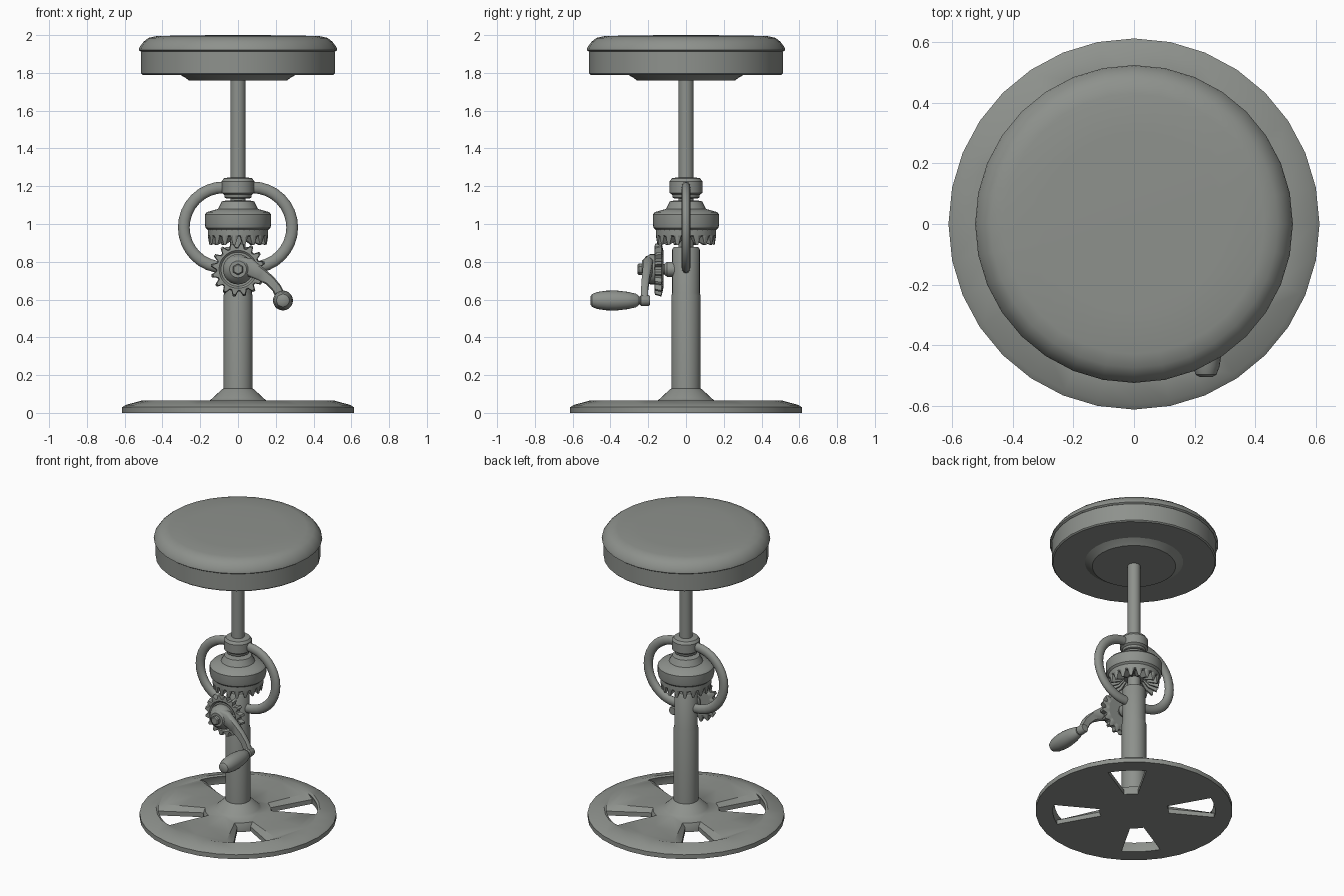
import bpy, bmesh
from math import sin, cos, pi, radians
from mathutils import Vector, Matrix

if "Cube" in bpy.data.objects:
    bpy.data.objects.remove(bpy.data.objects["Cube"])

FRONT = Matrix.Rotation(radians(90), 4, 'X')   # turns local z to face the front (-y)
metal = bpy.data.materials.new("grey_metal")
metal.diffuse_color = (.27, .285, .265, 1)
metal.use_nodes = True
metal.node_tree.nodes["Principled BSDF"].inputs["Base Color"].default_value = metal.diffuse_color


def skin(bm, rings, closed=False, cap=True, matrix=None):
    """Skin a list of equal-length point rings; cap the ends if wanted."""
    m = matrix or Matrix()
    vs = [[bm.verts.new(m @ Vector(p)) for p in r] for r in rings]
    n = len(vs[0])
    for i in range(len(vs) if closed else len(vs) - 1):
        a, b = vs[i], vs[(i + 1) % len(vs)]
        for j in range(n):
            k = (j + 1) % n
            bm.faces.new((a[j], a[k], b[k], b[j]))
    if cap and not closed:
        bm.faces.new(vs[0])
        bm.faces.new(vs[-1])


def finish(bm, name, angle=35):
    bmesh.ops.remove_doubles(bm, verts=bm.verts, dist=1e-5)
    bmesh.ops.recalc_face_normals(bm, faces=bm.faces)
    me = bpy.data.meshes.new(name)
    bm.to_mesh(me)
    bm.free()
    me.materials.append(metal)
    ob = bpy.data.objects.new(name, me)
    bpy.context.collection.objects.link(ob)
    bpy.ops.object.select_all(action='DESELECT')
    ob.select_set(True)
    bpy.context.view_layer.objects.active = ob
    bpy.ops.object.shade_smooth_by_angle(angle=radians(angle))


def loft(name, rings, matrix=None, closed=False, angle=35):
    bm = bmesh.new()
    skin(bm, rings, closed, True, matrix)
    finish(bm, name, angle)


def circle(r, z, n):
    return [(r * sin(2 * pi * i / n), r * cos(2 * pi * i / n), z) for i in range(n)]


def lathe(name, prof, n=32, matrix=None):
    loft(name, [circle(r, z, n) for r, z in prof], matrix)


def at(x, z):
    return Matrix.Translation((x, 0, z)) @ FRONT


# base: rim, hub and four quarter panels, each with a tapered opening
def quarter(r_in, r_out, a_in, a_out, z):
    """Closed loop: outer arc, one side, inner arc, other side (opening on +x)."""
    def arc(r, a):
        return [(r * cos(a * (i - 4) / 4), r * sin(a * (i - 4) / 4), z) for i in range(9)]
    o, i = arc(r_out, a_out), arc(r_in, a_in)
    sides = []
    for k in (8, 0):
        p, q = Vector(o[k]), Vector(i[k])
        sides.append([p.lerp(q, t) for t in (.12, .5)])
    return o + sides[0] + i[::-1] + sides[1][::-1]


bm = bmesh.new()
q = pi / 4
panel = [quarter(.15, .51, q, q, .065), quarter(.205, .495, .28, .33, .058),
         quarter(.215, .505, .2, .24, .03), quarter(.215, .505, .2, .24, 0),
         quarter(.15, .613, q, q, 0)]
for k in range(4):
    skin(bm, panel, cap=False, matrix=Matrix.Rotation(q + k * pi / 2, 4, 'Z'))
skin(bm, [circle(r, z, 32) for r, z in ((.613, 0), (.613, .03), (.595, .042), (.51, .065))], cap=False)
skin(bm, [circle(r, z, 32) for r, z in ((.15, 0), (.02, 0))])
skin(bm, [circle(r, z, 32) for r, z in ((.15, .065), (.135, .078), (.085, .125), (.075, .13))], cap=False)
bm.faces.ensure_lookup_table()
finish(bm, "base")

# column and sliding shaft
lathe("column", [(.077, .06), (.077, .62), (.073, .635), (.073, .865), (.065, .877)])
lathe("shaft", [(.04, .8), (.04, 1.8)], 24)

# seat: wooden band, rounded cushion top, mounting plate
lathe("seat_band", [(.505, 1.79), (.513, 1.797), (.513, 1.92)])
lathe("seat_cushion", [(.515, 1.913), (.525, 1.92), (.522, 1.935), (.5, 1.965), (.475, 1.985),
                       (.43, 1.995), (.3, 1.998), (.1, 2.0)])
lathe("seat_plate", [(.26, 1.76), (.28, 1.775), (.31, 1.792)])

# domed gear housing and its downward crown of teeth
lathe("gear_housing", [(.155, .965), (.172, .98), (.176, 1.0), (.176, 1.05), (.165, 1.063),
                       (.105, 1.08), (.085, 1.12), (.06, 1.125)])
n = 18 * 4
low = [.89 if i % 4 in (1, 2) else .935 for i in range(n)]
rings = [circle(.16, .975, n), circle(.16, .94, n)]
for r, lift in ((.152, 0), (.095, .02)):
    rings.append([(x, y, low[i] + lift) for i, (x, y, _) in enumerate(circle(r, 0, n))])
rings.append(circle(.06, .95, n))
loft("crown_gear", rings, angle=25)

# collar and looped guard ring
lathe("collar", [(.06, 1.135), (.07, 1.14), (.073, 1.155), (.087, 1.165), (.087, 1.225),
                 (.075, 1.242), (.045, 1.247)])
path = []
for side in (1, -1):
    for i in range(17):
        a = radians(90 - 180 * i / 16)
        path.append((Vector((side * .075, 0, .982)), Vector((side * cos(a), 0, side * sin(a)))))
loop = [[c + d * (.212 + .031 * cos(2 * pi * j / 12)) + Vector((0, .023 * sin(2 * pi * j / 12), 0))
         for j in range(12)] for c, d in path]
loft("guard_ring", loop, closed=True, angle=50)

# axle boss and toothed drive wheel on the front
hub = at(0, .76)
lathe("axle", [(.04, .06), (.04, .1), (.028, .115), (.028, .25)], 20, hub)
count = 16


def toothed(r_root, r_tip, z):
    return [((r_tip if i % 4 in (1, 2) else r_root) * sin(2 * pi * i / count / 4),
             (r_tip if i % 4 in (1, 2) else r_root) * cos(2 * pi * i / count / 4), z)
            for i in range(count * 4)]


loft("drive_wheel", [toothed(.1, .1, .12), toothed(.118, .145, .13), toothed(.112, .135, .165),
                     toothed(.1, .1, .167), toothed(.09, .09, .158)], hub, angle=25)
lathe("crank_hub", [(.075, .15), (.08, .165), (.08, .19), (.065, .215), (.045, .232)], 24, hub)
lathe("crank_nut", [(.03, .22), (.03, .25), (.024, .256)], 6, hub)

# curved crank arm: centre x, z, half width, back depth, front depth
stations = [(-.02, .775, .055, .175, .222), (.06, .772, .048, .175, .225),
            (.12, .735, .035, .185, .23), (.17, .7, .028, .195, .234),
            (.205, .66, .026, .2, .237), (.235, .598, .026, .2, .237)]
sections = []
for i, (x, z, w, back, front) in enumerate(stations):
    a, b = stations[max(i - 1, 0)], stations[min(i + 1, len(stations) - 1)]
    d = Vector((b[0] - a[0], 0, b[1] - a[1])).normalized()
    side = Vector((-d.z, 0, d.x))
    mid, dep = (back + front) / 2, (front - back) / 2
    sections.append([Vector((x, -mid, z)) + side * w * u + Vector((0, -dep * v, 0))
                     for u, v in ((1, .5), (.75, 1), (-.75, 1), (-1, .5), (-1, -.5), (-.75, -1),
                                  (.75, -1), (1, -.5))])
loft("crank_arm", sections, angle=50)

# crank end boss and turned hand grip
grip = at(.238, .595)
lathe("crank_boss", [(.024, .19), (.028, .197), (.03, .238), (.022, .243), (.022, .262)], 16, grip)
lathe("hand_grip", [(.024, .25), (.036, .265), (.046, .31), (.053, .37), (.052, .42),
                    (.045, .47), (.034, .498), (.02, .506)], 20, grip)
